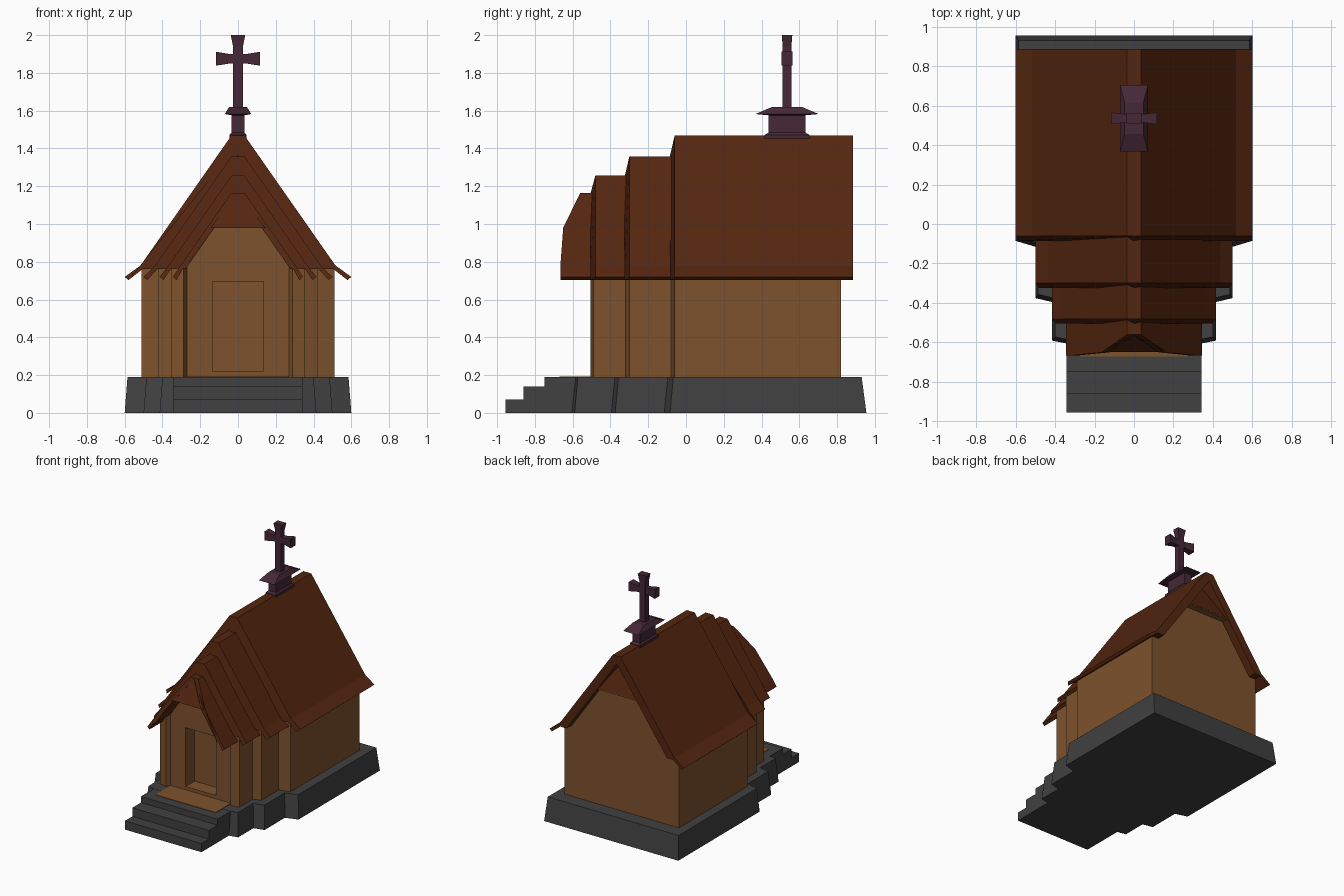
import bpy, bmesh

if "Cube" in bpy.data.objects:
    bpy.data.objects.remove(bpy.data.objects["Cube"])

def material(name, rgb):
    m = bpy.data.materials.new(name)
    m.diffuse_color = (*rgb, 1)
    m.use_nodes = True
    m.node_tree.nodes["Principled BSDF"].inputs["Base Color"].default_value = m.diffuse_color
    return m

WOOD = material("wood", (0.21, 0.085, 0.026))
SHINGLE = material("shingle", (0.09, 0.019, 0.005))
IRON = material("cross_purple", (0.06, 0.021, 0.036))
STONE = material("stone", (0.052, 0.052, 0.052))

def loft(name, rings, mat):
    """Closed solid through rings of equal point count."""
    bm = bmesh.new()
    vs = [[bm.verts.new(p) for p in r] for r in rings]
    n = len(rings[0])
    for a, b in zip(vs, vs[1:]):
        for i in range(n):
            j = (i + 1) % n
            bm.faces.new((a[i], a[j], b[j], b[i]))
    bm.faces.new(vs[0][::-1])
    bm.faces.new(vs[-1])
    bmesh.ops.recalc_face_normals(bm, faces=bm.faces)
    me = bpy.data.meshes.new(name)
    bm.to_mesh(me)
    bm.free()
    me.materials.append(mat)
    ob = bpy.data.objects.new(name, me)
    bpy.context.collection.objects.link(ob)
    return ob

def mirror(half):
    """Half outline at x >= 0 (3D points) to a full symmetric ring."""
    return half + [(-x, y, z) for x, y, z in reversed(half) if x > 1e-6]

def box(name, hx, y0, y1, z0, z1, mat):
    ring = lambda z: [(-hx, y0, z), (hx, y0, z), (hx, y1, z), (-hx, y1, z)]
    return loft(name, [ring(z0), ring(z1)], mat)

# stone plinth, tapered, stepping inwards to the front
low = [(0.6, 0.955), (0.6, -0.085), (0.5, -0.115), (0.5, -0.375),
       (0.415, -0.395), (0.415, -0.59), (0.34, -0.605)]
high = [(x - 0.015, y + (0.018 if y < 0 else -0.025)) for x, y in low]
loft("plinth", [mirror([(x, y, z) for x, y in o]) for o, z in ((low, 0), (high, 0.19))], STONE)

# entrance steps, one stepped profile
steps = [(-0.5, 0), (-0.955, 0), (-0.955, 0.07), (-0.86, 0.07), (-0.86, 0.14),
         (-0.75, 0.14), (-0.75, 0.189), (-0.5, 0.189)]
loft("entrance_steps", [[(s * 0.342, y, z) for y, z in steps] for s in (-1, 1)], STONE)
box("porch_floor", 0.27, -0.67, -0.45, 0.18, 0.193, WOOD)

# timber walls with recessed front and door niche
plan = [(0.51, 0.82), (0.51, -0.06), (0.42, -0.08), (0.42, -0.3), (0.355, -0.32),
        (0.355, -0.49), (0.288, -0.505), (0.27, -0.475)]
walls = loft("walls", [mirror([(x, y, z) for x, y in plan]) for z in (0.18, 0.78)], WOOD)
niche = box("door_niche_cutter", 0.135, -0.7, -0.36, 0.22, 0.695, WOOD)
mod = walls.modifiers.new("door_niche", 'BOOLEAN')
mod.object = niche
mod.solver = 'EXACT'
bpy.context.view_layer.objects.active = walls
bpy.ops.object.modifier_apply(modifier=mod.name)
bpy.data.objects.remove(niche)

# clipped gables under the roof ends
def gable(name, w, top_w, top_z, y0, y1):
    loft(name, [mirror([(w, y, 0.78), (top_w, y, top_z)]) for y in (y0, y1)], WOOD)

gable("back_gable", 0.5, 0.21, 1.15, 0.0, 0.82)
gable("front_gable", 0.275, 0.145, 0.98, -0.475, -0.2)

# roof tiers: bent shingle slabs with flared eaves
M = 1.43  # roof slope

def roof_half(ridge, eave, h, yfun):
    ox = lambda z: 0.035 + (ridge - z) / M
    k = ox(0.78)
    outer = [(0.035, ridge), (ox(0.98), 0.98), (k, 0.78), (eave, 0.72)]
    inner = [(eave - 0.02, 0.703), (k - 0.012, 0.762), (ox(0.762) - h, 0.762),
             (ox(0.98) - h, 0.98), (0, ridge - (h - 0.035) * M)]
    return ([(x, yfun(z, True), z) for x, z in outer]
            + [(x, yfun(z, False), z) for x, z in inner])

def roof(name, ridge, eave, y0, y1, h0, h1, front=None):
    front = front or (lambda z, out: y0 + 0.025 if out else y0)
    loft(name, [mirror(roof_half(ridge, eave, h0, front)),
                mirror(roof_half(ridge, eave, h1, lambda z, o: y1))], SHINGLE)

def hipped(z, out):
    if z > 0.98:
        return -0.65 + (z - 0.98) / 0.185 * 0.09
    return -0.65 - 0.015 * min(1, (0.98 - z) / 0.2)

roof("main_roof", 1.468, 0.6, -0.085, 0.885, 0.11, 0.08)
roof("second_roof", 1.357, 0.5, -0.325, -0.03, 0.11, 0.11)
roof("third_roof", 1.256, 0.415, -0.505, -0.27, 0.1, 0.1)
roof("porch_roof", 1.165, 0.345, 0, -0.45, 0.04, 0.04, hipped)

# half-hip panels closing the gable tops
def hip(name, w, z0, z1, y_low, y_high, y_in):
    pts = [(w, z0, y_low), (0.01, z1, y_high)]
    loft(name, [mirror([(x, y, z) for x, z, y in pts]),
                mirror([(x, y_in, z) for x, z, y in pts])], SHINGLE)

hip("front_hip", 0.145, 0.98, 1.155, -0.647, -0.56, -0.4)
hip("back_hip", 0.215, 1.15, 1.43, 0.87, 0.77, 0.6)
box("back_soffit", 0.205, 0.7, 0.868, 1.142, 1.152, WOOD)

# ridge turret and cross
CY = 0.535

def tower(name, sections):
    loft(name, [[(sx * hx, CY + sy * hy, z) for sx, sy in ((-1, -1), (1, -1), (1, 1), (-1, 1))]
                for z, hx, hy in sections], IRON)

tower("turret_base", [(1.44, 0.045, 0.12), (1.472, 0.045, 0.118), (1.484, 0.034, 0.098),
                      (1.59, 0.034, 0.098)])
tower("turret_cap", [(1.575, 0.03, 0.09), (1.582, 0.07, 0.168), (1.62, 0.047, 0.078)])
tower("cross_post", [(1.61, 0.026, 0.023), (1.94, 0.026, 0.023), (2.0, 0.038, 0.028)])
arm = [(-0.117, 0.037, 0.03), (-0.05, 0.026, 0.022), (0.05, 0.026, 0.022), (0.117, 0.037, 0.03)]
loft("cross_arms", [[(x, CY + sy * hy, 1.875 + sz * hz)
                     for sy, sz in ((-1, -1), (1, -1), (1, 1), (-1, 1))]
                    for x, hz, hy in arm], IRON)
